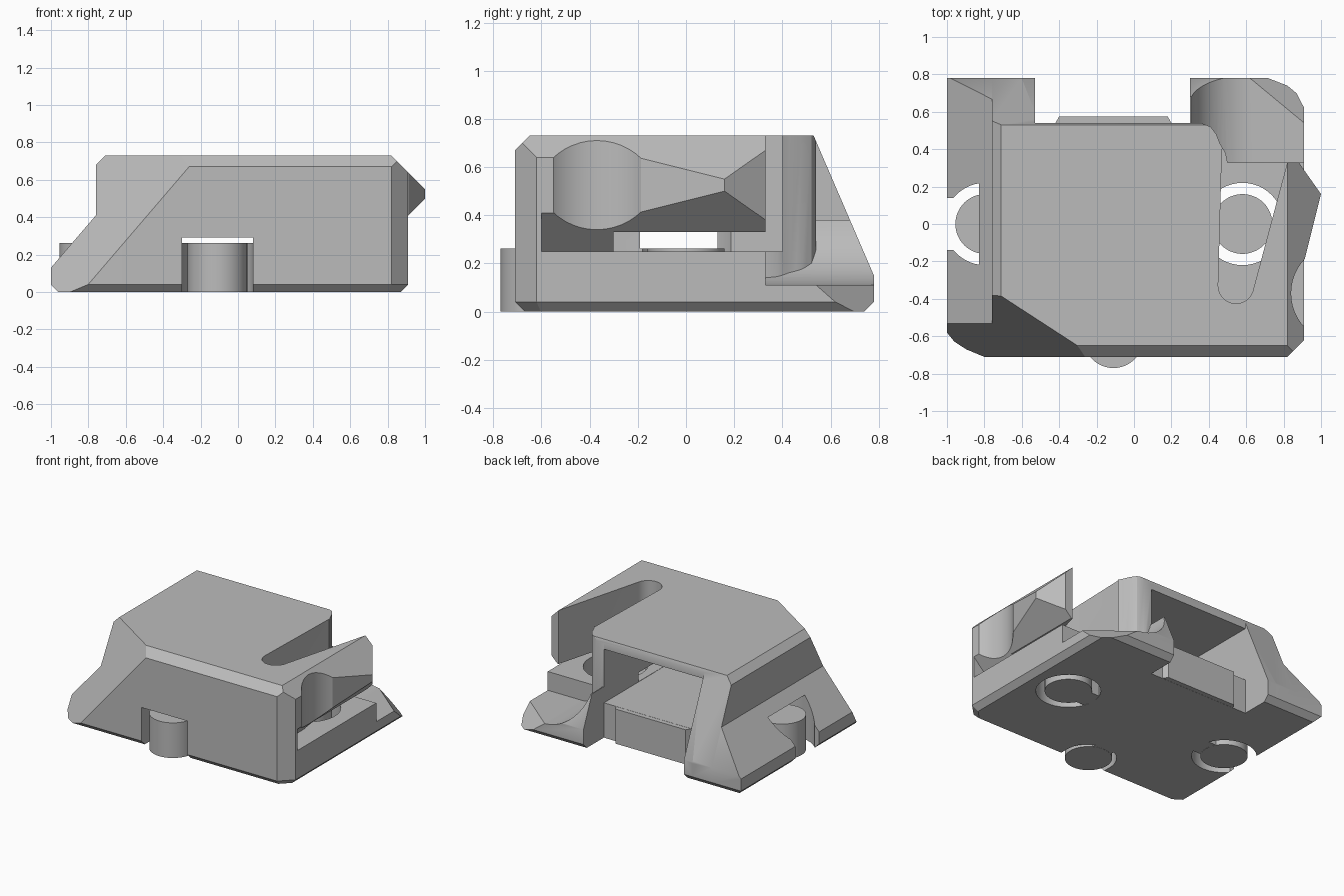
import bpy, bmesh, math
from mathutils import Vector

cube = bpy.data.objects.get("Cube")
if cube:
    bpy.data.objects.remove(cube, do_unlink=True)

mat = bpy.data.materials.new("mid_grey")
mat.use_nodes = True
GREY = (0.5, 0.5, 0.5, 1)
mat.diffuse_color = GREY
mat.node_tree.nodes["Principled BSDF"].inputs["Base Color"].default_value = GREY


def prism(name, outline, z0, z1, planes=(), axis="z"):
    """Extrude an outline, then keep the side behind each (point, normal) plane."""
    bm = bmesh.new()
    place = (lambda p: (p[0], p[1], z0)) if axis == "z" else (lambda p: (p[0], z0, p[1]))
    face = bm.faces.new([bm.verts.new(place(p)) for p in outline])
    ext = bmesh.ops.extrude_face_region(bm, geom=[face])
    step = Vector((0, 0, z1 - z0)) if axis == "z" else Vector((0, z1 - z0, 0))
    bmesh.ops.translate(bm, vec=step, verts=[v for v in ext["geom"] if isinstance(v, bmesh.types.BMVert)])
    for co, no in planes:
        cut = bmesh.ops.bisect_plane(bm, geom=bm.verts[:] + bm.edges[:] + bm.faces[:], dist=1e-5,
                                     plane_co=co, plane_no=Vector(no).normalized(), clear_outer=True)
        edges = [e for e in cut["geom_cut"] if isinstance(e, bmesh.types.BMEdge) and e.is_boundary]
        if edges:
            bmesh.ops.edgeloop_fill(bm, edges=edges)
    bmesh.ops.recalc_face_normals(bm, faces=bm.faces[:])
    mesh = bpy.data.meshes.new(name)
    bm.to_mesh(mesh)
    bm.free()
    mesh.materials.append(mat)
    obj = bpy.data.objects.new(name, mesh)
    bpy.context.collection.objects.link(obj)
    return obj


def box(name, x0, x1, y0, y1, z0, z1):
    return prism(name, [(x0, y0), (x1, y0), (x1, y1), (x0, y1)], z0, z1)


def arc(cx, cy, r, a0, a1, n):
    angles = [math.radians(a0 + (a1 - a0) * i / n) for i in range(n + 1)]
    return [(cx + r * math.cos(a), cy + r * math.sin(a)) for a in angles]


def disc(name, cx, cy, r, z0, z1):
    return prism(name, arc(cx, cy, r, 0, 352.5, 47), z0, z1)


def combine(target, tool, operation):
    mod = target.modifiers.new("bool", "BOOLEAN")
    mod.operation, mod.object, mod.solver = operation, tool, "EXACT"
    graph = bpy.context.evaluated_depsgraph_get()
    mesh = bpy.data.meshes.new_from_object(target.evaluated_get(graph))
    target.modifiers.clear()
    target.data = mesh
    bpy.data.objects.remove(tool, do_unlink=True)


def cut(target, tool):
    combine(target, tool, "DIFFERENCE")


def add(target, tool):
    combine(target, tool, "UNION")


def bottom_bevels(outline):
    """45 degree planes along the lower edge of a counter-clockwise outline."""
    ring = zip(outline, outline[1:] + outline[:1])
    for a, b in ring:
        d = Vector((b[0] - a[0], b[1] - a[1])).normalized()
        yield ((a[0], a[1], 0.04), (d.y, -d.x, -1))


BACK = ((0, 0.78, 0.15), (0, 0.58, 0.25))
CORNER = ((-0.57, -0.71, 0.31), (-0.0504, -0.0776, 0.0432))
FLANGE = ((-1, 0, 0.13), (-0.28, 0, 0.24))
ARM_TOP = ((1, 0, 0.55), (1, 0, 1))

# Main shell: tall block and sloping side flange
ground = [(-1, -0.71), (0.82, -0.71), (0.91, -0.62), (0.91, 0.78), (-1, 0.78)]
shared = [BACK, CORNER, ((0, -0.71, 0.67), (0, -1, 1)), ARM_TOP] + list(bottom_bevels(ground))
shell = prism("shell", ground, 0, 0.73, shared + [((-0.76, 0, 0), (-1, 0, 0)), ((-0.76, 0, 0.68), (-1, 0, 1))])
add(shell, prism("flange", ground, 0, 0.73, shared + [FLANGE, ((-0.6, 0, 0), (1, 0, 0))]))

# Clear the back between leg and foot, with a rounded post corner
cut(shell, prism("back_clearance", [(-0.53, 1), (-0.53, 0.54), (0.3, 0.54), (0.36, 0.54), (0.41, 0.52),
                                    (0.44, 0.48), (0.46, 0.43), (0.49, 0.38), (0.5, 0.33),
                                    (1.2, 0.33), (1.2, 1)], -0.1, 1))

# Back foot with a concave scoop
foot_plan = [(0.3, 0.3), (0.91, 0.3), (0.91, 0.78), (0.3, 0.78)]
foot = prism("foot", foot_plan, 0, 0.5,
             [BACK, ((0.91, 0.54, 0.11), (0.24, 0.29, 0.33))] + list(bottom_bevels(foot_plan))[1:3])
scoop = arc(0.64, 0.45, 0.34, 192, 270, 16)
cut(foot, prism("scoop", [(0.2, 0.38)] + scoop + [(1.2, 0.11), (1.2, 1), (0.2, 1)], 0.2, 1, axis="y"))
add(shell, foot)

# Side snap arm with a beak
add(shell, prism("snap_arm", [(0.7, -0.2), (0.91, -0.2), (1, 0.16), (0.88, 0.33), (0.7, 0.33)], 0.33, 0.73,
                 [ARM_TOP, ((1, 0, 0.5), (1, 0, -1))]))
cut(shell, prism("arm_tip_cut", [(0.88, 0.331), (1, 0.161), (1.3, 0.161), (1.3, 0.4), (0.88, 0.4)], 0.25, 1))
cut(shell, prism("undercut", [(0.5, -0.6), (1.2, -0.6), (1.2, 0.34), (0.5, 0.34)], 0.25, 0.9,
                 [((1, 0, 0.5), (-1, 0, 1))]))
cut(shell, disc("finger_notch", 1.106, -0.37, 0.266, 0.25, 1))

# Slot behind the arm, and the gap under it
slot_end = arc(0.545, -0.33, 0.095, 180, 350, 16)
cut(shell, prism("slot", [(0.47, 0.4)] + slot_end + [(0.82, 0.33), (0.82, 0.4)], 0.25, 1))
cut(shell, box("arm_gap", 0.5, 1.2, -0.3, 0.35, 0.25, 0.33))

# Inner cavity, open at the back
cut(shell, box("cavity", -0.53, 0.299, -0.4, 0.6, 0.26, 0.66))

# Pockets around the three pins, with passages to the cavity
PINS = {"left_pin": (-0.795, 0, 0.22, 0.33), "right_pin": (0.58, 0, 0.22, 0.33),
        "front_pin": (-0.11, -0.61, 0.19, 0.29)}
for name, (x, y, r, top) in PINS.items():
    cut(shell, disc(name + "_pocket", x, y, r, -0.1, top))
cut(shell, box("left_mouth", -1.2, -0.8, -0.14, 0.14, -0.1, 0.33))
cut(shell, box("front_mouth", -0.3, 0.08, -0.9, -0.61, -0.1, 0.29))
cut(shell, box("side_passage", -0.8, 0.6, -0.19, 0.13, 0.262, 0.33))
cut(shell, box("front_passage", -0.3, 0.08, -0.65, -0.3, 0.262, 0.29))

# Pins, their carrying bars and the rear tab
parts = [shell]
for name, (x, y, r, top) in PINS.items():
    parts.append(disc(name, x, y, 0.16, 0, 0.262))
parts.append(box("left_bar", -0.75, -0.55, -0.08, 0.08, 0.001, 0.259))
parts.append(box("right_bar", 0.34, 0.5, -0.08, 0.08, 0.001, 0.249))
parts.append(box("front_bar", -0.19, -0.03, -0.55, -0.4, 0.001, 0.259))
parts.append(prism("rear_tab", [(-0.42, 0.5), (0.2, 0.5), (0.2, 0.54), (0.18, 0.575), (-0.4, 0.575),
                                (-0.42, 0.54)], 0.001, 0.259))

for obj in parts:
    bpy.ops.object.select_all(action="DESELECT")
    obj.select_set(True)
    bpy.context.view_layer.objects.active = obj
    bpy.ops.object.shade_smooth_by_angle(angle=math.radians(25))
